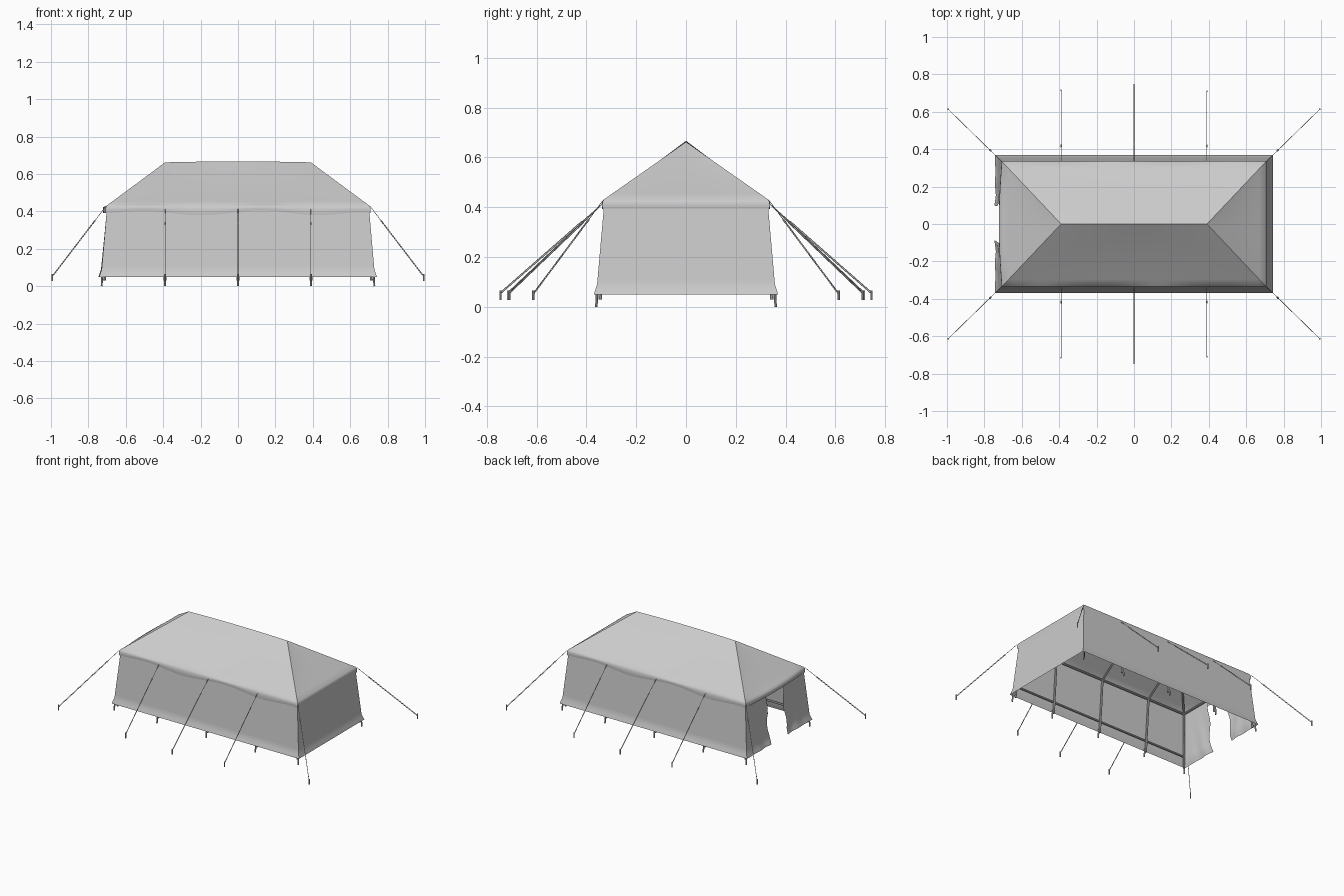
import bpy, bmesh, math
from mathutils import Vector

cube = bpy.data.objects.get("Cube")
if cube:
    bpy.data.objects.remove(cube, do_unlink=True)

# One plain grey for canvas, frame and ropes
GREY = bpy.data.materials.new("light grey")
GREY.use_nodes = True
GREY.diffuse_color = (0.6, 0.6, 0.6, 1)
bsdf = next(n for n in GREY.node_tree.nodes if n.type == 'BSDF_PRINCIPLED')
bsdf.inputs["Base Color"].default_value = GREY.diffuse_color
bsdf.inputs["Roughness"].default_value = 0.8

# Each side maps (along, outward, height) to world space
SIDES = {
    "front": lambda s, d, z: (s, -d, z),
    "right_end": lambda s, d, z: (d, s, z),
    "back": lambda s, d, z: (-s, d, z),
    "left_end": lambda s, d, z: (-d, -s, z),
}


def lerp(a, b, t):
    return a + (b - a) * t


def finish(name, bm):
    mesh = bpy.data.meshes.new(name)
    bm.to_mesh(mesh)
    bm.free()
    mesh.materials.append(GREY)
    for p in mesh.polygons:
        p.use_smooth = True
    ob = bpy.data.objects.new(name, mesh)
    bpy.context.scene.collection.objects.link(ob)
    return ob


def sheet(bm, func, nu, nv):
    """Grid of quads from func(u, v), u and v from 0 to 1."""
    grid = [[bm.verts.new(func(i / nu, j / nv)) for i in range(nu + 1)]
            for j in range(nv + 1)]
    for a, b in zip(grid, grid[1:]):
        for i in range(nu):
            bm.faces.new((a[i], a[i + 1], b[i + 1], b[i]))


def rod(bm, a, b, radius, sides=8):
    """Capped cylinder from a to b."""
    a, b = Vector(a), Vector(b)
    turn = (b - a).to_track_quat('Z', 'Y')
    rings = []
    for end in (a, b):
        rings.append([bm.verts.new(end + turn @ Vector((
            radius * math.cos(k * math.tau / sides),
            radius * math.sin(k * math.tau / sides), 0))) for k in range(sides)])
    low, high = rings
    for k in range(sides):
        n = (k + 1) % sides
        bm.faces.new((low[k], low[n], high[n], high[k]))
    bm.faces.new(low[::-1])
    bm.faces.new(high)


def rods(name, pairs, radius):
    bm = bmesh.new()
    for a, b in pairs:
        rod(bm, a, b, radius)
    ob = finish(name, bm)
    bpy.ops.object.select_all(action='DESELECT')
    ob.select_set(True)
    bpy.context.view_layer.objects.active = ob
    bpy.ops.object.shade_smooth_by_angle(angle=math.radians(40))


# Roof: hipped canopy with a soft rounded eave and hanging valance
RIDGE_X = 0.39
HALF_X, HALF_Y = 0.7, 0.328
ROLL = [(0.007, 0.392), (0.009, 0.408), (0.007, 0.422), (0.002, 0.431)]
bm = bmesh.new()
for side, place in SIDES.items():
    long_side = side in ("front", "back")

    def roof_point(u, v):
        u = 2 * u - 1
        row = round(v * 13)
        if row < 4:
            out, z = ROLL[row]
            t = 0
        else:
            t = (row - 3) / 10
            out = 0.002 * (1 - t)
            z = lerp(0.431, 0.662, t) - 0.004 * math.sin(math.pi * t) * (1 - u * u)
        if long_side:
            s = u * lerp(HALF_X + out, RIDGE_X, t)
            d = lerp(HALF_Y + out, 0, t)
            z += 0.005 * (1 - u * u) * t
            if row < 3:
                wave = math.cos(9.8 * (s - 0.12))
                z += (0.013 - 0.004 * row) * wave * (1 - u ** 6)
        else:
            s = u * lerp(HALF_Y + out, 0, t)
            d = lerp(HALF_X + out, RIDGE_X, t)
            if side == "left_end" and row < 3:
                d += 0.014 * max(0, math.cos(5 * s))
        return place(s, d, z)

    sheet(bm, roof_point, 32, 13)
finish("roof_canopy", bm)


# Walls: leaning outwards, with a flared hem
def lean(z):
    if z < 0.09:
        return lerp(0.042, 0.029, (z - 0.05) / 0.04)
    return lerp(0.029, 0, (z - 0.09) / 0.33)


def wall_panel(name, side, start, end, door_edge=0):
    """start and end run from -1 to 1; door_edge marks a loose hanging edge."""
    place = SIDES[side]
    half, depth = (HALF_X, HALF_Y) if side in ("front", "back") else (HALF_Y, HALF_X)

    def point(u, v):
        z = lerp(0.05, 0.415, v)
        o = lean(z)
        s = lerp(start, end, u) * (half + o)
        d = depth + o
        if door_edge:
            near = u if door_edge > 0 else 1 - u
            s += 0.01 * near ** 3 * math.sin(10 * v + door_edge)
            d += 0.004 * near * (1 - v) * math.sin(14 * near + 5 * v)
        return place(s, d, z)

    bm = bmesh.new()
    sheet(bm, point, 16, 18)
    finish(name, bm)


wall_panel("front_wall", "front", -1, 1)
wall_panel("back_wall", "back", -1, 1)
wall_panel("closed_end_wall", "right_end", -1, 1)
wall_panel("door_flap_back", "left_end", -1, -0.29, 1)
wall_panel("door_flap_front", "left_end", 0.26, 1, -1)

# Frame: posts, rails, rafters and ridge
BAYS = (-RIDGE_X, 0, RIDGE_X)
CORNERS = [(sx, sy) for sx in (-1, 1) for sy in (-1, 1)]
TOP, TOP_X, TOP_Y = 0.412, 0.69, 0.318
posts = [((x, s * 0.345, 0.03), (x, s * TOP_Y, TOP)) for x in BAYS for s in (-1, 1)]
posts += [((a * 0.714, b * 0.345, 0.03), (a * TOP_X, b * TOP_Y, TOP))
          for a, b in CORNERS]
rods("posts", posts, 0.007)

rails = [((-TOP_X, s * TOP_Y, TOP), (TOP_X, s * TOP_Y, TOP)) for s in (-1, 1)]
rails += [((s * TOP_X, -TOP_Y, TOP), (s * TOP_X, TOP_Y, TOP)) for s in (-1, 1)]
rails += [((-0.71, s * 0.34, 0.11), (0.71, s * 0.34, 0.11)) for s in (-1, 1)]
rods("wall_rails", rails, 0.007)

rafters = [((x, s * TOP_Y, TOP), (x, 0, 0.643)) for x in BAYS for s in (-1, 1)]
rafters += [((a * TOP_X, b * TOP_Y, TOP), (a * RIDGE_X, 0, 0.643))
            for a, b in CORNERS]
rafters.append(((-RIDGE_X, 0, 0.643), (RIDGE_X, 0, 0.643)))
rods("rafters_and_ridge", rafters, 0.006)

# Ground pegs along the wall hem
pegs = [((x, s * 0.36, 0), (x, s * 0.357, 0.06)) for x in BAYS for s in (-1, 1)]
pegs += [((a * 0.729, b * 0.36, 0), (a * 0.726, b * 0.357, 0.06)) for a, b in CORNERS]
rods("hem_pegs", pegs, 0.005)

# Guy ropes: one strand to a toggle, then a loop of two strands to the stake
lines = [(Vector((a * 0.708, b * 0.335, 0.425)), Vector((a * 0.993, b * 0.613, 0.052)))
         for a, b in CORNERS]
for s in (-1, 1):
    for x, reach in zip(BAYS, (0.715, 0.745, 0.71)):
        lines.append((Vector((x, s * 0.337, 0.412)), Vector((x, s * reach, 0.055))))

strands, toggles, stakes = [], [], []
for top, foot in lines:
    join = top.lerp(foot, 0.2)
    lift = Vector((0, 0, 0.003))
    strands += [(top, join), (join + lift, foot + lift), (join - lift, foot - lift)]
    toggles.append((join, top.lerp(foot, 0.23)))
    stakes.append((Vector((foot.x, foot.y, 0.028)), Vector((foot.x, foot.y, 0.065))))
rods("guy_ropes", strands, 0.0015)
rods("rope_toggles", toggles, 0.004)
rods("rope_stakes", stakes, 0.0045)
